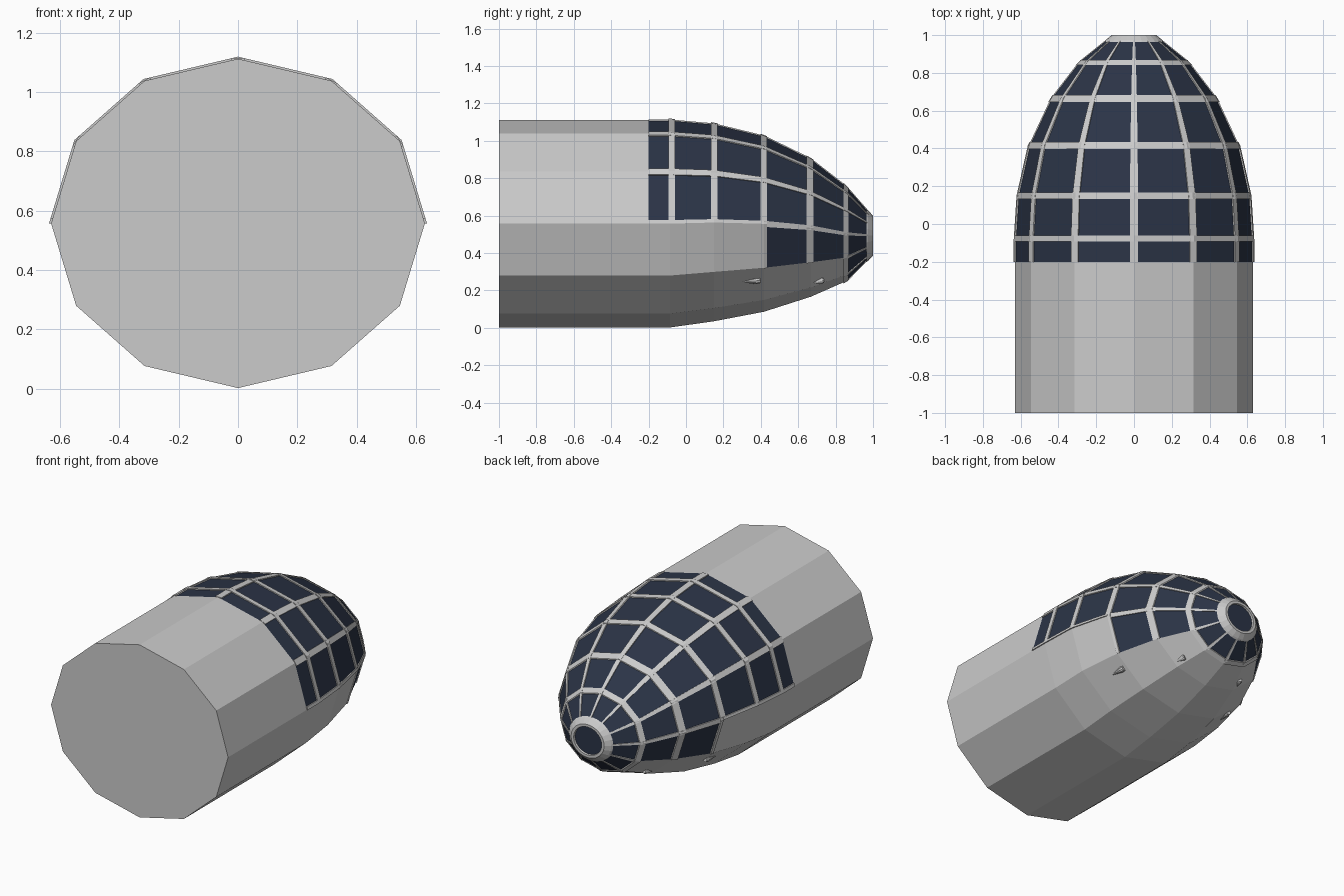
import bpy, bmesh, math
from mathutils import Vector

if "Cube" in bpy.data.objects:
    bpy.data.objects.remove(bpy.data.objects["Cube"])

# Fuselage stations: y, half width, half height, centre height
ST = [(-1, .63, .555, .557), (-.2, .63, .555, .557), (-.085, .63, .555, .557),
      (.15, .615, .528, .563), (.417, .555, .47, .556), (.667, .437, .369, .535),
      (.86, .287, .251, .502), (.975, .142, .126, .495), (1.0, .112, .102, .493)]
YS = [s[0] for s in ST]


def surf(u, y, h=0.0):
    """Point on the 12-sided hull: u counts facets from the right side, h is height above skin."""
    i = max(k for k in range(len(ST) - 1) if ST[k][0] <= y or k == 0)
    a, b = ST[i], ST[i + 1]
    t = (y - a[0]) / (b[0] - a[0])
    rx, rz, cz = (a[k] + (b[k] - a[k]) * t for k in (1, 2, 3))
    k = math.floor(u + 1e-6)
    c = [Vector((rx * math.cos(math.pi / 6 * n), y, cz + rz * math.sin(math.pi / 6 * n)))
         for n in (k, k + 1)]
    p = c[0].lerp(c[1], u - k)
    out = Vector((math.cos(math.pi / 6 * u), 0, math.sin(math.pi / 6 * u)))
    return p + out * h


def make(name, bm, mat=None):
    bmesh.ops.remove_doubles(bm, verts=bm.verts, dist=1e-5)
    bmesh.ops.recalc_face_normals(bm, faces=bm.faces)
    me = bpy.data.meshes.new(name)
    bm.to_mesh(me)
    bm.free()
    ob = bpy.data.objects.new(name, me)
    bpy.context.collection.objects.link(ob)
    if mat:
        me.materials.append(mat)
    return ob


def loft(bm, rows, cap=True):
    """Skin a list of closed sections."""
    vs = [[bm.verts.new(p) for p in r] for r in rows]
    n = len(rows[0])
    for a, b in zip(vs, vs[1:]):
        for i in range(n):
            bm.faces.new((a[i], a[(i + 1) % n], b[(i + 1) % n], b[i]))
    if cap:
        bm.faces.new(vs[0])
        bm.faces.new(vs[-1])


def is_window(band, k):
    """band: station index, k: facet -6..5 (0..5 are the upper half)."""
    if band in (1, 2, 3):
        return k >= 0
    if band in (4, 5):
        return k >= -1 or k == -6
    return band == 6


glass = bpy.data.materials.new("glass")
glass.diffuse_color = (.024, .034, .062, 1)
glass.use_nodes = True
glass.node_tree.nodes["Principled BSDF"].inputs["Base Color"].default_value = glass.diffuse_color

# Hull skin and glass panes share the same faceted surface
hull, panes = bmesh.new(), bmesh.new()
for band in range(len(ST) - 1):
    for k in range(-6, 6):
        bm = panes if is_window(band, k) else hull
        y0, y1 = YS[band], YS[band + 1]
        bm.faces.new([bm.verts.new(surf(*q)) for q in
                      ((k, y0), (k + 1, y0), (k + 1, y1), (k, y1))])
hull.faces.new([hull.verts.new(surf(k, -1)) for k in range(-6, 6)])
make("hull", hull)
make("window_panes", panes, glass)

# Lengthwise struts, tapering towards the nose
H, W = .007, .068
bm = bmesh.new()


def strut(u, first, lo=W, hi=W, last=7):
    rows = []
    for y in YS[first:last + 1]:
        rows.append([surf(u - lo, y, -.004), surf(u - lo, y, H),
                     surf(u + hi, y, H), surf(u + hi, y, -.004)])
    loft(bm, rows)


for u in range(1, 6):
    strut(u, 1)
strut(0, 1, 0, W, 4)
strut(6, 1, W, 0, 4)
for u in (0, 6):
    strut(u, 4)
for u in range(-5, 0):
    strut(u, 6)
make("long_struts", bm)

# Cross hoops at the stations
bm = bmesh.new()
for y0, y1, k0, k1 in ((-.093, -.06, 0, 6), (.133, .168, 0, 6), (.398, .434, 0, 6),
                       (.417, .434, -1, 0), (.417, .434, 6, 7),
                       (.645, .683, -1, 7), (.843, .869, -6, 6)):
    loft(bm, [[surf(k, y0, -.004), surf(k, y0, H), surf(k, y1, H), surf(k, y1, -.004)]
              for k in range(k0, k1 + 1)], cap=k1 - k0 < 12)
make("cross_hoops", bm)

# Nose ring and round nose window
bm = bmesh.new()
prof = [(.158, .964), (.15, .974), (.118, 1.0), (.1, 1.0), (.097, .985)]
loft(bm, [[(r * math.cos(a), y, .493 + .9 * r * math.sin(a))
           for a in (math.tau * i / 24 for i in range(24))] for r, y in prof], cap=False)
make("nose_ring", bm)
bm = bmesh.new()
bm.faces.new([bm.verts.new((.099 * math.cos(a), .988 + .0, .493 + .089 * math.sin(a)))
              for a in (math.tau * i / 24 for i in range(24))])
# hull tip stays open behind this disc
make("nose_window", bm, glass)

# Small blister scoops under the nose, two per side
for name, u, y0, y1, r in (("rear_scoop", -1.37, .305, .395, .019),
                           ("front_scoop", -1.85, .685, .733, .018)):
    bm = bmesh.new()
    for side in (1, -1):
        a, b = surf(u, y0), surf(u, y1, .002)
        for p in (a, b):
            p.x *= side
        ax = (b - a).normalized()
        e1 = ax.cross(Vector((0, 0, 1))).normalized()
        e2 = ax.cross(e1)
        rows = [[a.lerp(b, t) + (e1 * math.cos(q) + e2 * math.sin(q)) * r * s
                 for q in (math.tau * i / 10 for i in range(10))]
                for t, s in ((0, .15), (.4, .6), (.8, 1), (1, .85))]
        loft(bm, rows)
    make(name, bm)
